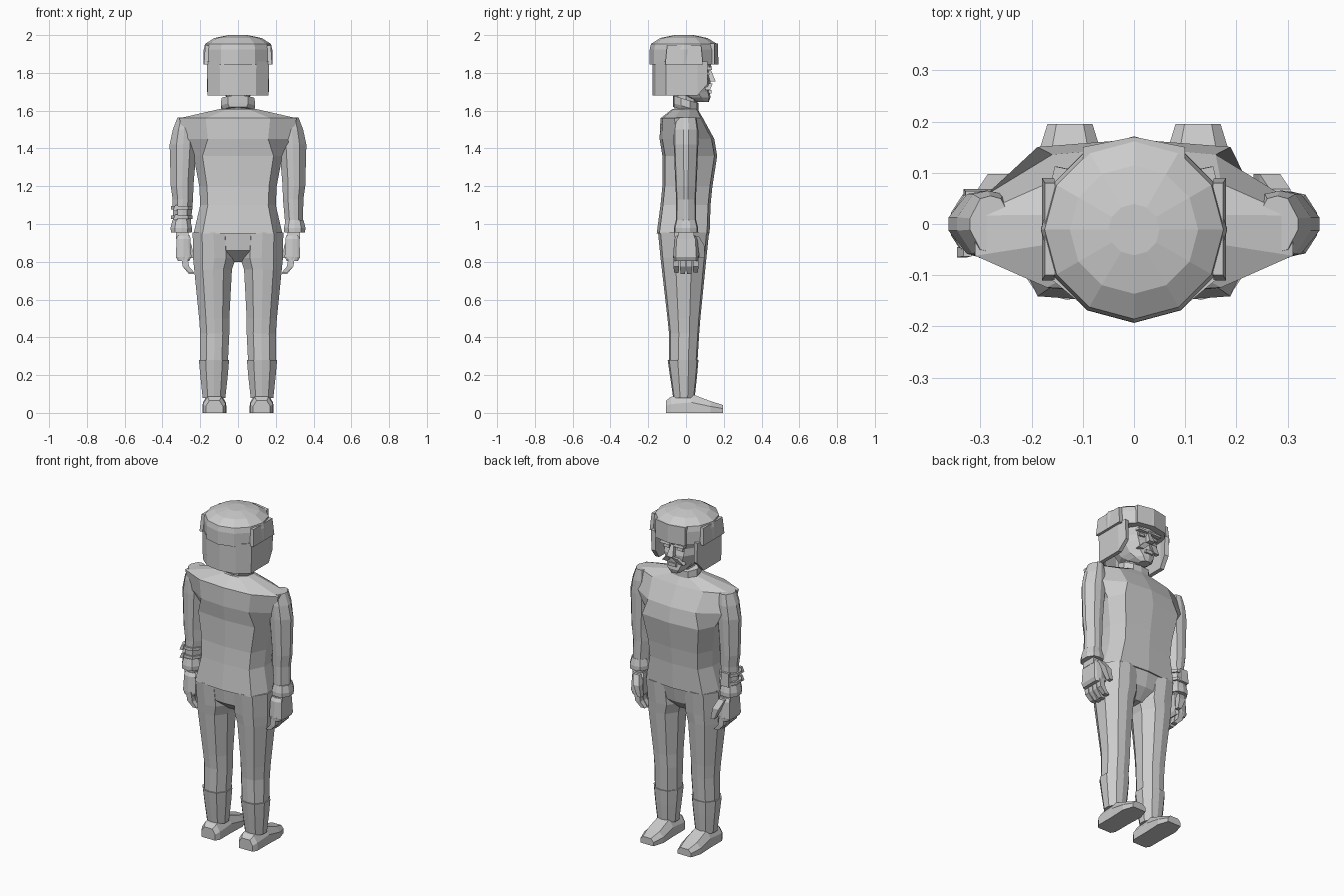
import bpy, bmesh, math

old_cube = bpy.data.objects.get("Cube")
if old_cube:
    bpy.data.objects.remove(old_cube, do_unlink=True)

shade = (.6, .6, .6, 1)
grey = bpy.data.materials.new("plain_grey")
grey.use_nodes = True
grey.diffuse_color = shade
grey.node_tree.nodes["Principled BSDF"].inputs["Base Color"].default_value = shade


def finish(name, bm):
    bmesh.ops.recalc_face_normals(bm, faces=bm.faces[:])
    mesh = bpy.data.meshes.new(name)
    bm.to_mesh(mesh)
    bm.free()
    mesh.materials.append(grey)
    part = bpy.data.objects.new(name, mesh)
    bpy.context.collection.objects.link(part)
    return part


def bridge(bm, lower, upper, closed=True):
    count = len(lower)
    for i in range(count if closed else count - 1):
        j = (i + 1) % count
        bm.faces.new((lower[i], lower[j], upper[j], upper[i]))


def loft(name, rings):
    """Skin a closed solid through rings of equal point count."""
    bm = bmesh.new()
    rows = [[bm.verts.new(point) for point in ring] for ring in rings]
    for lower, upper in zip(rows, rows[1:]):
        bridge(bm, lower, upper)
    bm.faces.new(rows[0])
    bm.faces.new(rows[-1])
    return finish(name, bm)


def pair(name, rings):
    """Build a part on the left and its mirror image on the right."""
    loft("left_" + name, rings)
    loft("right_" + name, [[(-x, y, z) for x, y, z in ring] for ring in rings])


def section(z, width, back, front, center=0, flat=.6, side=.35, tilt=0):
    """Faceted ring: side corners, flat front and back with a slight middle ridge."""
    middle, depth = (back + front) / 2, (front - back) / 2
    edge, corner, inset = width * flat, depth * side, depth * .9
    half = [(0, -depth), (edge, -inset), (width, -corner),
            (width, corner), (edge, inset), (0, depth)]
    outline = half + [(-x, y) for x, y in half[-2:0:-1]]
    return [(center + x, middle + y, z + tilt * y) for x, y in outline]


def oval(z, radius, middle=0, sides=12):
    angles = [math.tau * i / sides for i in range(sides)]
    return [(radius * math.cos(a), middle + radius * math.sin(a), z) for a in angles]


def bar(start, end, start_size, end_size):
    """Rings of a tapered bar; each size is the half width in x and y."""
    signs = ((-1, -1), (1, -1), (1, 1), (-1, 1))
    return [[(x + i * width, y + j * depth, z) for i, j in signs]
            for (x, y, z), (width, depth) in ((start, start_size), (end, end_size))]


# Jacket: square body below, broad pointed shoulders above
jacket_body = [section(z, width, back, front, flat=.8, side=.25)
               for z, width, back, front in (
                   (.95, .235, -.155, .125), (1.1, .2, -.135, .13),
                   (1.2, .205, -.125, .14), (1.36, .235, -.125, .165))]
jacket_shoulders = [section(z, width, back, front, flat=.55)
                    for z, width, back, front in (
                        (1.45, .29, -.14, .15), (1.56, .31, -.135, .09),
                        (1.61, .09, -.07, .06))]
loft("jacket", jacket_body + jacket_shoulders)

# Trouser seat
loft("trouser_seat", [section(.8, .12, -.06, .04),
                      section(.86, .22, -.13, .1),
                      section(.96, .23, -.14, .12)])

# Neck and tilted collar
loft("neck", [oval(z, .06, sides=8) for z in (1.58, 1.74)])
loft("collar", [section(z, width, -.07, .065, tilt=-.3)
                for z, width in ((1.6, .075), (1.62, .09), (1.66, .088))])

# Head: chin, jaw, cheeks, eye hollow and brow
loft("head", [section(z, width, back, front) for z, width, back, front in (
    (1.645, .03, .06, .12), (1.67, .06, -.02, .13), (1.7, .08, -.08, .125),
    (1.76, .108, -.11, .13), (1.8, .11, -.12, .118), (1.83, .115, -.12, .135),
    (1.88, .11, -.12, .125))])
loft("nose", bar((0, .13, 1.755), (0, .118, 1.82), (.02, .027), (.01, .012)))
loft("lips", bar((0, .12, 1.69), (0, .12, 1.71), (.026, .014), (.022, .014)))

# Eyes, brows and drooping moustache
pair("eye", bar((.045, .116, 1.79), (.045, .114, 1.806), (.02, .008), (.016, .008)))
pair("brow", bar((.045, .125, 1.815), (.048, .122, 1.83), (.034, .014), (.03, .014)))
pair("moustache", bar((.055, .115, 1.71), (.02, .12, 1.745), (.018, .012), (.02, .022)))

# Hat: a rounded crown with steep sides
hat_base, hat_height = 1.845, .155
loft("hat", [oval(hat_base + hat_height * rise, .05 + .132 * (1 - rise ** 8), -.011)
             for rise in (0, .5, .7, .9, 1)])
pair("hat_flap", bar((.168, -.01, hat_base), (.164, -.01, 1.945), (.012, .1), (.01, .09)))
brim = [(-.1, .1), (.1, .1), (.1, .15), (0, .17), (-.1, .15)]
loft("hat_front_flap", [[(x, y, z) for x, y in brim] for z in (hat_base, 1.955)])

# Guard hanging below the hat around the neck and cheeks
bm = bmesh.new()
half_path = [(.14, .11, 1.74), (.15, .06, 1.68), (.15, -.1, 1.68), (.09, -.15, 1.68)]
path = half_path + [(0, -.165, 1.68)] + [(-x, y, z) for x, y, z in reversed(half_path)]
hem = [bm.verts.new(point) for point in path]
top = [bm.verts.new((x * 1.02, y, 1.86)) for x, y, z in path]
bridge(bm, hem, top, closed=False)
thickness = finish("neck_guard", bm).modifiers.new("thickness", "SOLIDIFY")
thickness.thickness = .025
thickness.offset = 0

# Sleeves, pointed on the outside, with flared cuffs
pair("sleeve", [section(z, width, -depth, depth, center, flat=.5, side=.2)
                for z, center, width, depth in (
                    (1.565, .28, .04, .055), (1.5, .285, .06, .065),
                    (1.42, .29, .072, .065), (1.2, .296, .06, .056),
                    (1.13, .292, .054, .052), (1, .297, .047, .053))])
pair("cuff", [section(z, width, -depth, depth, .3)
              for z, width, depth in ((1.02, .047, .054), (.98, .057, .064), (.955, .055, .064))])

# Hands: wrist, palm, thumb and curled fingers
pair("wrist", bar((.295, 0, .98), (.295, 0, .92), (.032, .04), (.032, .045)))
pair("palm", [section(z, width, -depth, depth, .288, flat=.7, side=.8)
              for z, width, depth in (
                  (.94, .033, .05), (.92, .037, .062), (.825, .041, .068), (.805, .03, .066))])
thumb_joint, thumb_size = (.265, .08, .885), (.02, .018)
pair("thumb_base", bar((.285, .05, .935), thumb_joint, thumb_size, thumb_size))
pair("thumb_tip", bar(thumb_joint, (.245, .085, .82), thumb_size, (.012, .013)))
finger_size = (.017, .015)
for finger, place in (("index", 1.5), ("middle", .5), ("ring", -.5), ("little", -1.5)):
    y = .034 * place
    knuckle = (.276, y, .775)
    fingertip = (.245, y, .73 + .008 * abs(place))
    pair(finger + "_finger", bar((.285, y, .83), knuckle, finger_size, finger_size))
    pair(finger + "_fingertip", bar(knuckle, fingertip, finger_size, (.014, .012)))

# Trouser legs tapering into flared boot shafts
pair("trouser_leg", [section(z, width, back, front, center, flat=.55)
                     for z, center, width, back, front in (
                         (.955, .13, .11, -.148, .122), (.82, .125, .113, -.135, .108),
                         (.76, .132, .1, -.128, .102), (.5, .126, .08, -.098, .076),
                         (.42, .123, .077, -.09, .07), (.26, .127, .073, -.09, .06))])
pair("boot_shaft", [section(z, width, back, front, .127, flat=.55)
                    for z, width, back, front in (
                        (.28, .08, -.097, .066), (.19, .072, -.084, .058),
                        (.08, .06, -.068, .046))])

# Shoes, lofted from heel to toe
shoe_shape = [(-1, 0), (1, 0), (1, .55), (.6, 1), (-.6, 1), (-1, .55)]
pair("shoe", [[(.125 + width * across, y, height * up) for across, up in shoe_shape]
              for y, width, height in (
                  (-.105, .045, .065), (-.08, .06, .085), (.03, .06, .1),
                  (.13, .064, .062), (.195, .044, .042))])

# Strapped device on the right wrist
for place, z in (("lower", 1.035), ("upper", 1.085)):
    loft(place + "_wrist_strap", [section(z + rise, .057, -.062, .062, -.298)
                                  for rise in (-.009, .009)])
    loft(place + "_wrist_buckle", bar((-.335, -.055, z - .015), (-.325, -.055, z + .015),
                                      (.01, .01), (.008, .008)))
loft("wrist_device", bar((-.305, .054, 1.02), (-.305, .052, 1.1), (.028, .014), (.024, .012)))
